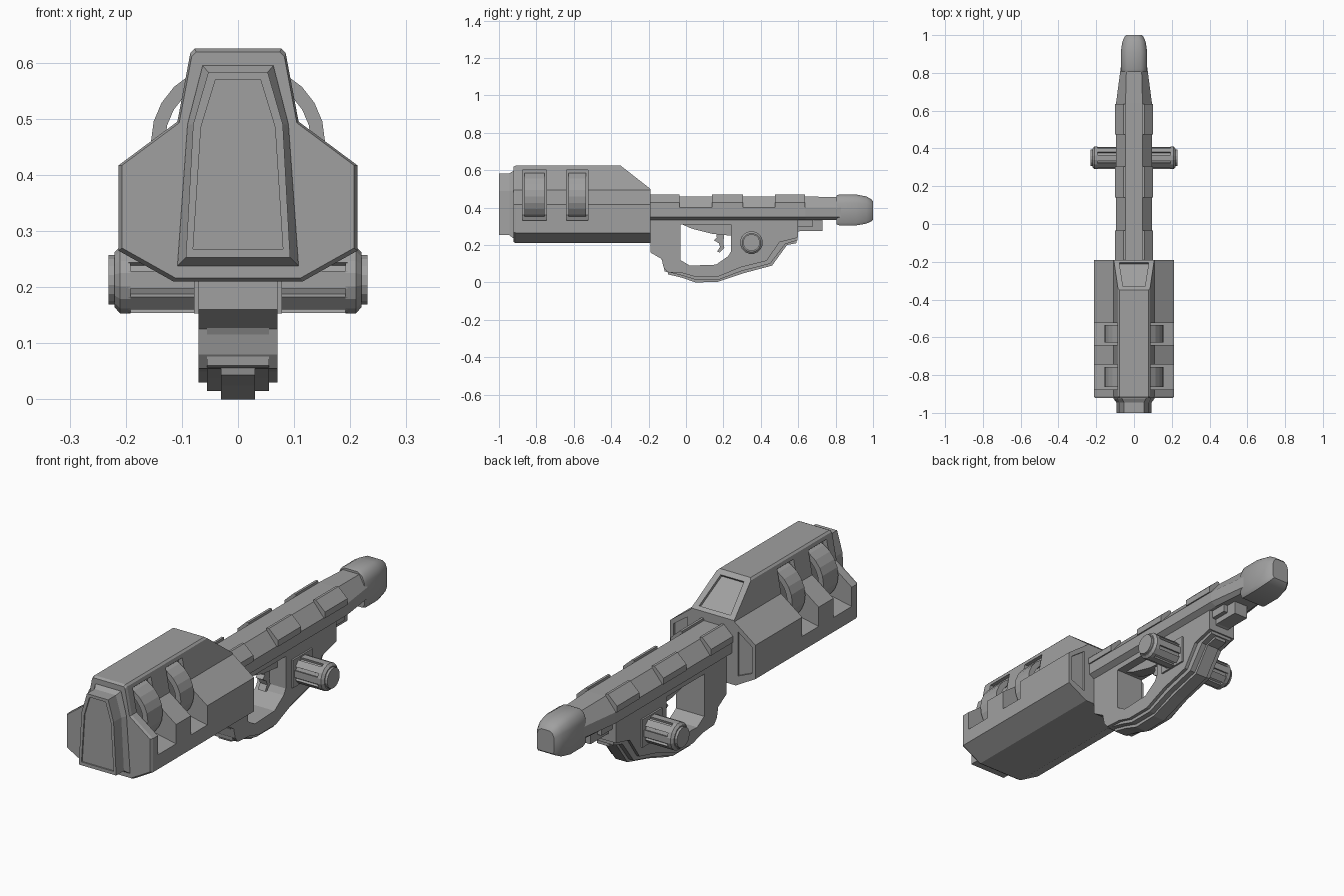
import bpy, bmesh, math
from mathutils import Vector

if "Cube" in bpy.data.objects:
    bpy.data.objects.remove(bpy.data.objects["Cube"])

grey = bpy.data.materials.new("gunmetal grey")
grey.diffuse_color = (0.35, 0.35, 0.35, 1)
grey.use_nodes = True
grey.node_tree.nodes["Principled BSDF"].inputs["Base Color"].default_value = grey.diffuse_color


def loft(name, rings, smooth=0):
    """Skin a list of equal-length point rings and cap both ends."""
    bm = bmesh.new()
    vs = [[bm.verts.new(p) for p in r] for r in rings]
    n = len(rings[0])
    for a, b in zip(vs, vs[1:]):
        for i in range(n):
            bm.faces.new((a[i], a[(i + 1) % n], b[(i + 1) % n], b[i]))
    bm.faces.new(vs[0][::-1])
    bm.faces.new(vs[-1])
    bmesh.ops.recalc_face_normals(bm, faces=bm.faces)
    me = bpy.data.meshes.new(name)
    bm.to_mesh(me)
    bm.free()
    me.materials.append(grey)
    ob = bpy.data.objects.new(name, me)
    bpy.context.collection.objects.link(ob)
    if smooth:
        bpy.ops.object.select_all(action='DESELECT')
        ob.select_set(True)
        bpy.context.view_layer.objects.active = ob
        bpy.ops.object.shade_smooth_by_angle(angle=math.radians(smooth))
    return ob


def along_y(name, profile, y0, y1):
    return loft(name, [[(x, y, z) for x, z in profile] for y in (y0, y1)])


def along_x(name, profile, x0, x1):
    return loft(name, [[(x, y, z) for y, z in profile] for x in (x0, x1)])


def sym(half):
    return half + [(-x, z) for x, z in reversed(half)]


def box(name, x0, x1, y0, y1, z0, z1):
    return along_y(name, [(x0, z0), (x1, z0), (x1, z1), (x0, z1)], y0, y1)


def cut(target, cutter):
    m = target.modifiers.new("cut", 'BOOLEAN')
    m.operation = 'DIFFERENCE'
    m.solver = 'EXACT'
    m.object = cutter
    bpy.context.view_layer.objects.active = target
    bpy.ops.object.modifier_apply(modifier=m.name)
    bpy.data.objects.remove(cutter)


# Head block
body = sym([(.077, .625), (.085, .617), (.108, .495), (.213, .417), (.213, .265), (.115, .21)])


def ring(prof, y, s=1.0, cz=.42):
    return [(x * s, y, cz + (z - cz) * s) for x, z in prof]


head = loft("head", [ring(body, -.922, .97), ring(body, -.91), ring(body, -.19)])
# sloped rear of the head and its recessed window
cut(head, along_x("slope_cutter", [(-.35, .625), (-.19, .5), (-.1, .43), (-.1, .8), (-.35, .8)], -.3, .3))
nrm = Vector((0, .616, .788))
win = []
for x, y in ((.078, -.205), (.058, -.33), (-.058, -.33), (-.078, -.205)):
    win.append(Vector((x, y, .625 - (y + .35) * .125 / .16)))
cut(head, loft("window_cutter", [[p + nrm * .02 for p in win], [p - nrm * .012 for p in win]]))
# side slots with curved ribs, and rear panels
for s in (1, -1):
    for y0, y1 in ((-.875, -.745), (-.64, -.523)):
        prof = [(.07 * s, .60), (.3 * s, .60), (.3 * s, .325), (.215 * s, .33), (.07 * s, .36)]
        cut(head, along_y("slot_cutter", prof, y0, y1))
        arc = [math.radians(-60 + 15 * i) for i in range(10)]
        outer = [(s * (.015 + .14 * math.cos(a)), .46 + .137 * math.sin(a)) for a in arc]
        inner = [(s * (.015 + .115 * math.cos(a)), .46 + .112 * math.sin(a)) for a in arc]
        along_y("head_rib", outer + inner[::-1], y0 + .012, y1 - .012)
    px = [(.125 * s, .255), (.195 * s, .285), (.195 * s, .405), (.125 * s, .455)]
    cut(head, along_y("rear_panel_cutter", px, -.2, -.1))

# Striking plate with a shallow inset panel
face = sym([(.063, .595), (.09, .49), (.108, .238)])
small = sym([(.053, .583), (.08, .49), (.093, .253)])
panel = sym([(.04, .57), (.066, .485), (.08, .268)])
loft("striking_plate", [ring(face, -.9), ring(face, -.925), ring(small, -.945),
                        ring(small, -1), ring(panel, -1), ring(panel, -.994)])

# Handle bar with tapered rear
bar = sym([(.045, .46), (.095, .40), (.095, .35), (.07, .335)])
taper = sym([(.04, .455), (.07, .40), (.07, .35), (.055, .335)])
loft("handle", [ring(bar, -.2), ring(bar, .64), ring(taper, .83)])
# raised pads on the upper bevels
for s in (1, -1):
    for y0, y1 in ((-.2, -.035), (.14, .305), (.475, .635)):
        pad = [(.043 * s, .45), (.045 * s, .47), (.056 * s, .47), (.101 * s, .428), (.101 * s, .40), (.09 * s, .40)]
        along_y("handle_pad", pad, y0, y1)

# Rounded end cap
cap = sym([(.035, .47), (.058, .455), (.07, .425), (.07, .32), (.06, .305)])
loft("end_cap", [ring(cap, .805, .94, .39), ring(cap, .82, 1, .39), ring(cap, .91, 1, .39),
                 ring(cap, .965, .88, .385), ring(cap, .99, .72, .382), ring(cap, 1, .6, .38)], 35)

# Guard: three stacked layers, the narrower ones standing further out
hole = [(.24, .34), (.24, .165), (.225, .14), (.16, .095), (.02, .09), (-.03, .12), (-.03, .34)]
layers = (
    ("guard_body", .07, [(-.19, .34), (-.19, .16), (-.13, .125), (-.12, .08), (-.1, .055), (-.02, .05), (.05, .03),
                         (.17, .03), (.29, .08), (.43, .115), (.5, .215), (.6, .24), (.6, .34)]),
    ("guard_trim", .055, [(-.17, .2), (-.12, .1), (-.115, .06), (-.02, .037), (.05, .015),
                          (.175, .015), (.3, .062), (.45, .1), (.53, .205), (.595, .225), (.595, .3)]),
    ("guard_ridge", .03, [(-.15, .2), (-.11, .1), (-.095, .043), (-.02, .025), (.05, 0),
                          (.17, .003), (.31, .05), (.46, .09), (.54, .2), (.59, .21), (.59, .3)]),
)
for name, w, outer in layers:
    along_x(name, outer + hole, -w, w)
box("guard_roof", -.07, .07, -.06, .27, .31, .34)

# Trigger and its mount
along_x("trigger_mount", [(-.025, .312), (.03, .288), (.14, .26), (.24, .25), (.24, .312)], -.03, .03)
along_x("trigger", [(.16, .27), (.205, .27), (.2, .21), (.205, .185), (.18, .16), (.167, .165), (.182, .19),
                    (.175, .21), (.15, .225), (.165, .24)], -.018, .018)

# Rear rail under the handle
along_x("rear_rail", [(.57, .34), (.57, .26), (.61, .275), (.73, .275), (.73, .34)], -.035, .035)
box("rear_rail_top", -.055, .055, .59, .68, .3, .34)

# Fluted side knobs
cy, cz = .35, .213


def circle(x, r, n=16):
    return [(x, cy + r * math.cos(math.tau * (i + .5) / n), cz + r * math.sin(math.tau * (i + .5) / n)) for i in range(n)]


for s in (1, -1):
    box("knob_base", .065 * s, .078 * s, cy - .07, cy + .07, cz - .06, cz + .066)
    loft("knob_core", [circle(x * s, r) for x, r in ((.06, .051), (.2, .051))])
    loft("knob_collar", [circle(x * s, r) for x, r in ((.192, .061), (.21, .061), (.22, .05), (.22, .045),
                                                       (.231, .045))])
    for k in range(8):
        a = math.tau * k / 8
        ribs = []
        for x in (.07, .195):
            ribs.append([(x * s, cy + r * math.cos(a + d), cz + r * math.sin(a + d))
                         for r, d in ((.045, -.26), (.061, -.26), (.061, .26), (.045, .26))])
        loft("knob_flute", ribs)
